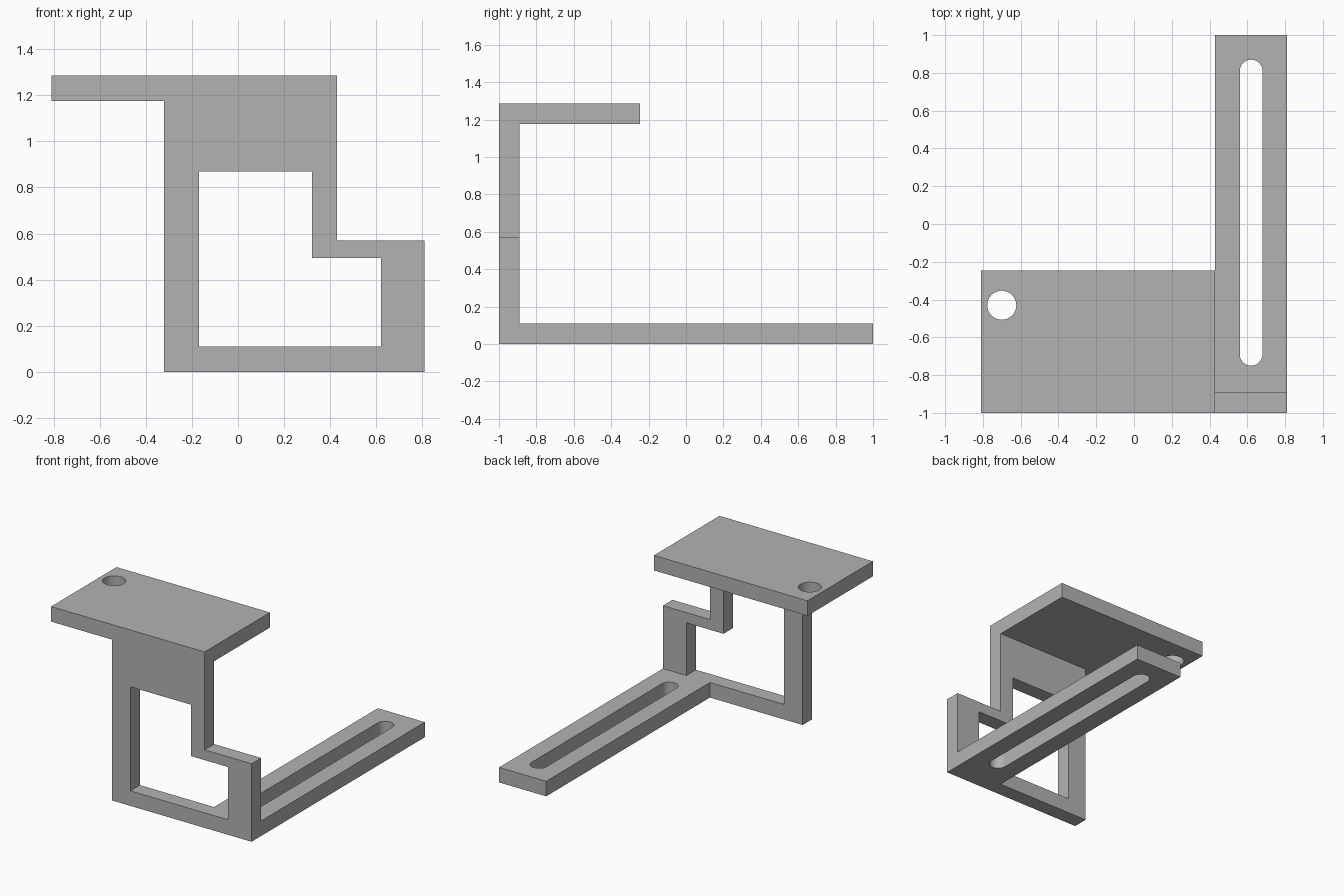
import bpy, bmesh, math
from mathutils import Vector

cube = bpy.data.objects.get("Cube")
if cube:
    bpy.data.objects.remove(cube, do_unlink=True)

grey = bpy.data.materials.new("plain_grey")
grey.use_nodes = True
colour = (0.45, 0.45, 0.45, 1)
grey.diffuse_color = colour
grey.node_tree.nodes["Principled BSDF"].inputs["Base Color"].default_value = colour

T = 0.11                  # sheet thickness
FRONT, BACK = -1.0, 1.0
TOP = 1.285


def rect(x0, y0, x1, y1):
    return [(x0, y0), (x1, y0), (x1, y1), (x0, y1)]


def slot(x, y0, y1, r, n=16):
    """Round-ended slot along y; y0 == y1 gives a circle."""
    pts = []
    for cy, start in ((y1, 0), (y0, math.pi)):
        last = n if y0 == y1 else n + 1
        for i in range(last):
            a = start + math.pi * i / n
            pts.append((x + r * math.cos(a), cy + r * math.sin(a)))
    return pts


def plate(name, outline, hole, place, direction):
    """Fill an outline with one hole and extrude it to sheet thickness."""
    bm = bmesh.new()
    for loop in (outline, hole):
        verts = [bm.verts.new(place(a, b)) for a, b in loop]
        for i, v in enumerate(verts):
            bm.edges.new((v, verts[i - 1]))
    bmesh.ops.triangle_fill(bm, edges=bm.edges[:], use_beauty=True)
    out = bmesh.ops.extrude_face_region(bm, geom=bm.faces[:])
    moved = [g for g in out["geom"] if isinstance(g, bmesh.types.BMVert)]
    bmesh.ops.translate(bm, verts=moved, vec=Vector(direction) * T)
    bmesh.ops.recalc_face_normals(bm, faces=bm.faces[:])
    mesh = bpy.data.meshes.new(name)
    bm.to_mesh(mesh)
    bm.free()
    mesh.materials.append(grey)
    ob = bpy.data.objects.new(name, mesh)
    bpy.context.collection.objects.link(ob)
    bpy.ops.object.select_all(action='DESELECT')
    ob.select_set(True)
    bpy.context.view_layer.objects.active = ob
    bpy.ops.object.shade_smooth_by_angle(angle=math.radians(30))
    return ob


# Upright stepped frame with an L-shaped window
shelf_z = TOP - T
plate("upright_frame",
      [(-0.32, 0), (0.81, 0), (0.81, 0.57), (0.43, 0.57),
       (0.43, shelf_z), (-0.32, shelf_z)],
      [(-0.17, T), (0.62, T), (0.62, 0.495), (0.32, 0.495),
       (0.32, 0.87), (-0.17, 0.87)],
      lambda a, b: (a, FRONT, b), (0, 1, 0))

# Upper shelf with a round hole
plate("top_shelf", rect(-0.81, FRONT, 0.43, -0.245),
      slot(-0.70, -0.43, -0.43, 0.077),
      lambda a, b: (a, b, shelf_z), (0, 0, 1))

# Long base arm with a slot
plate("slotted_arm", rect(0.43, FRONT + T, 0.81, BACK),
      slot(0.62, -0.69, 0.81, 0.06),
      lambda a, b: (a, b, 0), (0, 0, 1))
